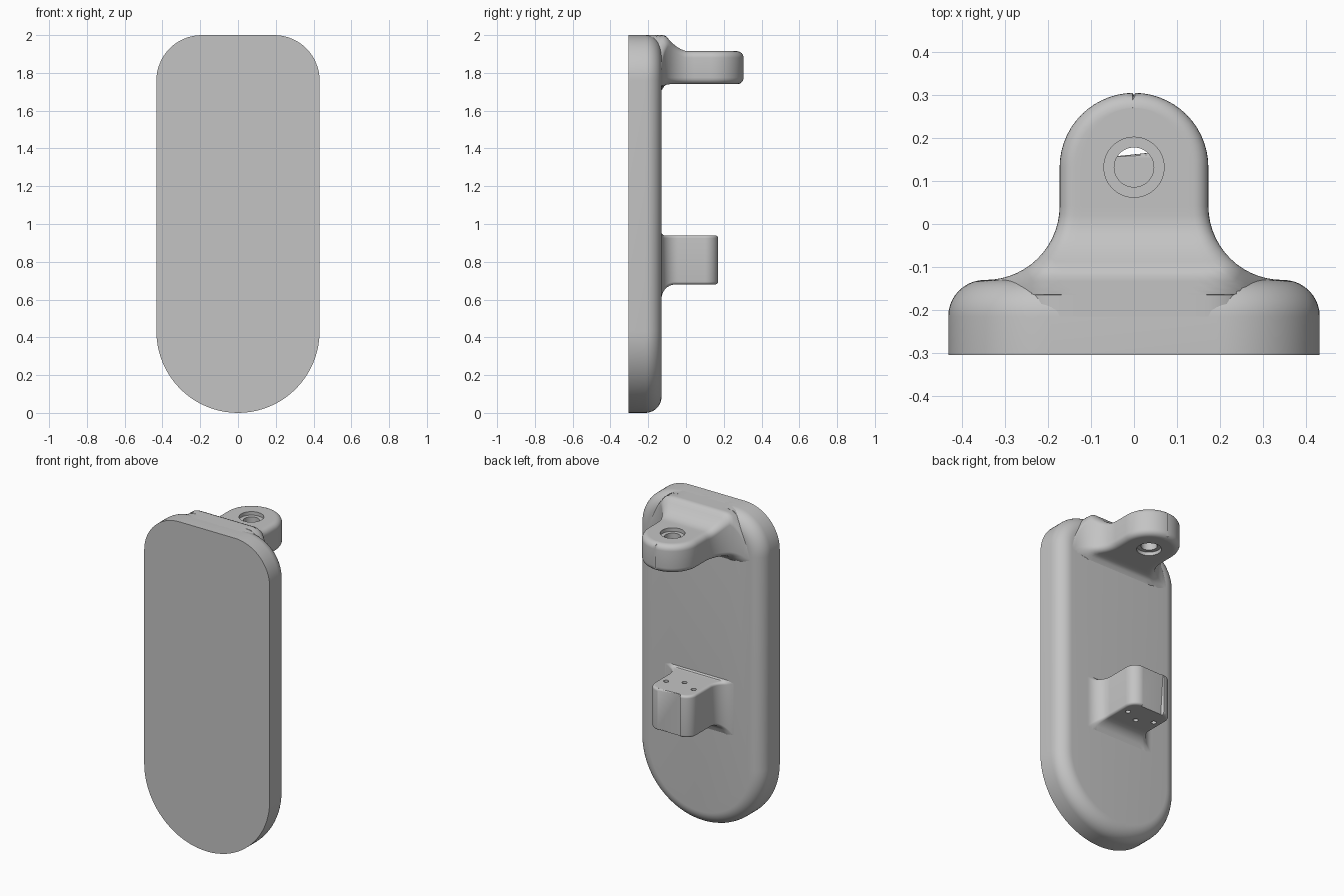
import bpy, bmesh, math
from math import sin, cos, pi, sqrt

cube = bpy.data.objects.get("Cube")
if cube:
    bpy.data.objects.remove(cube)

grey = bpy.data.materials.new("plain grey")
grey.use_nodes = True
COLOUR = (0.55, 0.55, 0.55, 1)
grey.diffuse_color = COLOUR
grey.node_tree.nodes["Principled BSDF"].inputs["Base Color"].default_value = COLOUR


def loft(name, loops):
    """Closed solid through point loops of equal length."""
    bm = bmesh.new()
    rows = [[bm.verts.new(p) for p in loop] for loop in loops]
    n = len(rows[0])
    for a, b in zip(rows, rows[1:]):
        for i in range(n):
            j = (i + 1) % n
            bm.faces.new((a[i], a[j], b[j], b[i]))
    bm.faces.new(rows[0])
    bm.faces.new(rows[-1])
    bmesh.ops.recalc_face_normals(bm, faces=bm.faces)
    mesh = bpy.data.meshes.new(name)
    bm.to_mesh(mesh)
    bm.free()
    ob = bpy.data.objects.new(name, mesh)
    bpy.context.collection.objects.link(ob)
    mesh.materials.append(grey)
    return ob


def activate(ob):
    bpy.ops.object.select_all(action='DESELECT')
    ob.select_set(True)
    bpy.context.view_layer.objects.active = ob


def smooth(ob):
    activate(ob)
    bpy.ops.object.shade_smooth_by_angle(angle=math.radians(35))


def drill(ob, x, y, z0, z1, radius, sides=32):
    """Cut an upright round hole and discard the cutter."""
    ring = [2 * pi * i / sides for i in range(sides)]
    cutter = loft("hole_cutter", [[(x + radius * cos(a), y + radius * sin(a), z) for a in ring]
                                  for z in (z0, z1)])
    cutter.hide_render = True
    activate(ob)
    mod = ob.modifiers.new("hole", 'BOOLEAN')
    mod.operation = 'DIFFERENCE'
    mod.solver = 'EXACT'
    mod.object = cutter
    bpy.ops.object.modifier_apply(modifier=mod.name)
    bpy.data.objects.remove(cutter)


def clamp(t):
    return max(0.0, min(1.0, t))


# Plate: flat front, rounded back edge
HALF, CORNER, ROUND = 0.432, 0.24, 0.085
FRONT, BACK = -0.305, -0.13


def plate_loop(y, inset):
    pts = []
    for cx, cz, r, start, sweep in ((HALF - CORNER, 2 - CORNER, CORNER, 0, pi / 2),
                                    (CORNER - HALF, 2 - CORNER, CORNER, pi / 2, pi / 2),
                                    (0, HALF, HALF, pi, pi)):
        steps = 16 if r == CORNER else 40
        for i in range(steps + 1):
            a = start + sweep * i / steps
            pts.append((cx + (r - inset) * cos(a), y, cz + (r - inset) * sin(a)))
    return pts


loops = [plate_loop(FRONT, 0)]
for i in range(11):
    a = pi / 2 * i / 10
    loops.append(plate_loop(BACK - ROUND + ROUND * sin(a), ROUND * (1 - cos(a))))
smooth(loft("plate", loops))


# Brackets: plan outline with root fillets and a rounded tip, eased edges
def bracket(name, half, tip, fillet, corner, edge, top, bottom, steps=14):
    root = half + fillet
    outline = [(root, BACK - 0.09, 0, 1)]
    for i in range(steps + 1):
        a = pi / 2 * i / steps
        outline.append((root - fillet * sin(a), BACK + fillet * (1 - cos(a)), sin(a), cos(a)))
    for i in range(steps + 1):
        a = pi / 2 * min(i / steps, 0.985)
        outline.append((half - corner + corner * cos(a), tip - corner + corner * sin(a),
                        cos(a), sin(a)))
    arc = [pi / 2 * i / 6 for i in range(7)]
    columns = 16
    loops = []
    for x, y, nx, ny in outline:
        low, high = [], []
        for a in arc:
            d = edge * (1 - cos(a))
            px, py = x - nx * d, y - ny * d
            zb = bottom(py)
            zt = max(top(px, py), zb + 2 * edge + 0.005)
            high.append((px, py, zt - edge + edge * sin(a)))
            low.append((px, py, zb + edge - edge * sin(a)))
        side = low[::-1] + high
        ex, ey = side[-1][:2]
        zb = bottom(ey)
        inner = [ex * (1 - 2 * j / columns) for j in range(1, columns)]
        over = [(px, ey, max(top(abs(px), ey), zb + 2 * edge + 0.005)) for px in inner]
        under = [(px, ey, zb) for px in reversed(inner)]
        mirrored = [(-px, py, pz) for px, py, pz in reversed(side)]
        loops.append(side + over + mirrored + under)
    return loft(name, loops)


def root_drop(y, radius):
    t = clamp((BACK + radius - y) / radius)
    return radius * (1 - sqrt(1 - t * t))


def lug_top(x, y):
    z = 1.915 + 0.085 * clamp((0.01 - y) / 0.12) ** 1.8
    past = x - (HALF - CORNER)
    if past > 0:
        t = clamp(past / (CORNER - ROUND))
        r = CORNER - ROUND * t * t * (3 - 2 * t)
        z = min(z, 2 - CORNER + sqrt(max(0, r * r - past * past)))
    return z


# Upper lug with a counterbored through hole
lug = bracket("upper_lug", 0.173, 0.305, 0.172, 0.173, 0.035, lug_top,
              lambda y: 1.74 - root_drop(y, 0.04))
drill(lug, 0, 0.132, 1.6, 2.1, 0.046, 48)
drill(lug, 0, 0.132, 1.893, 2.1, 0.07, 48)
drill(lug, 0, 0.132, 1.6, 1.762, 0.07, 48)
smooth(lug)

# Lower block with three small through holes
block = bracket("lower_block", 0.145, 0.17, 0.09, 0.07, 0.015,
                lambda x, y: 0.94 + root_drop(y, 0.015),
                lambda y: 0.68 - root_drop(y, 0.075))
for hx, hy in ((-0.095, 0.06), (0, 0.015), (0.095, 0.06)):
    drill(block, hx, hy, 0.5, 1.1, 0.015, 20)
smooth(block)
